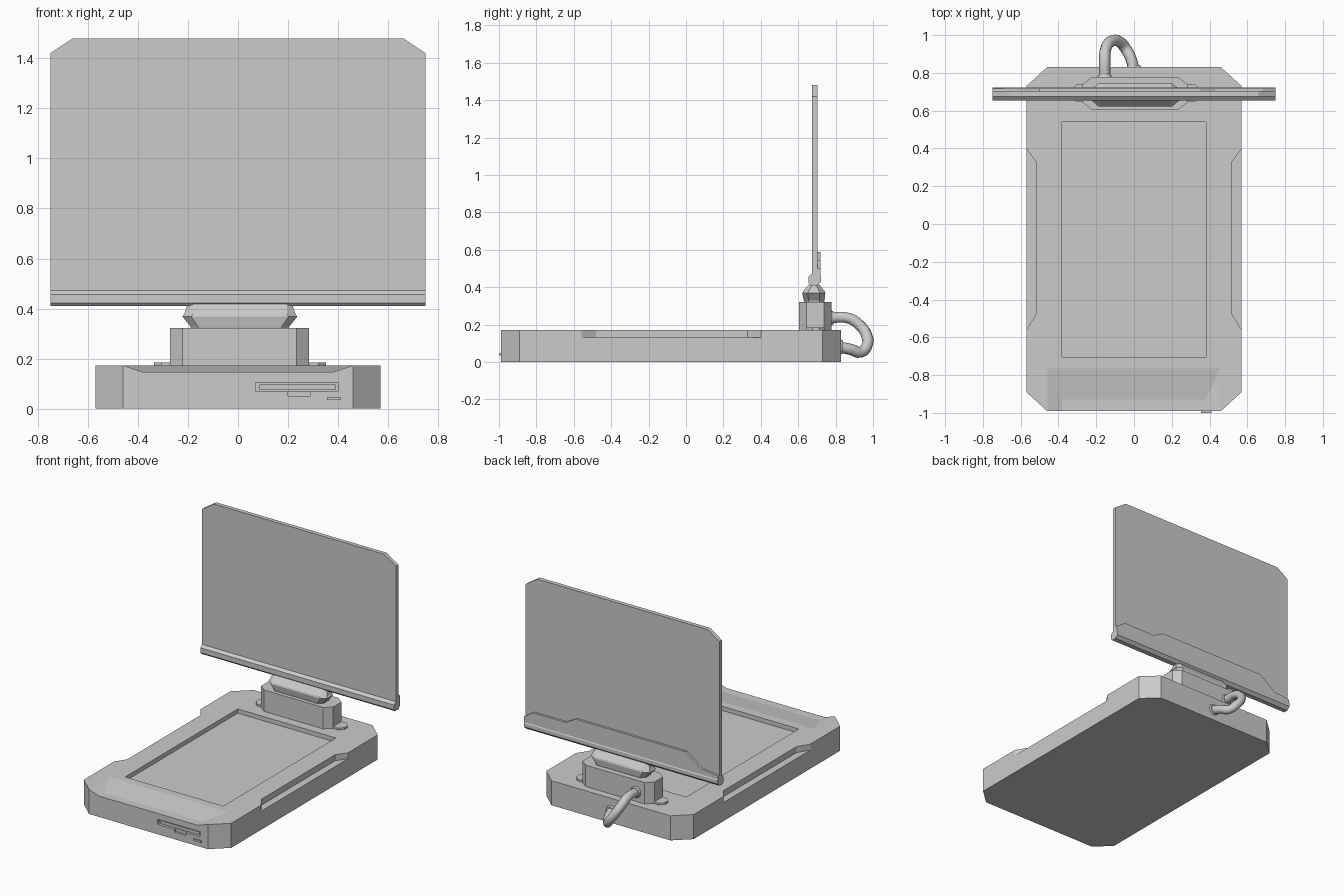
import bpy, bmesh

if "Cube" in bpy.data.objects:
    bpy.data.objects.remove(bpy.data.objects["Cube"])


def loft(name, rings):
    """Closed flat-faced solid through equal-length rings of 3D points."""
    bm = bmesh.new()
    vr = [[bm.verts.new(p) for p in r] for r in rings]
    n = len(vr[0])
    for a, b in zip(vr, vr[1:]):
        for i in range(n):
            j = (i + 1) % n
            bm.faces.new((a[i], a[j], b[j], b[i]))
    bm.faces.new(vr[0])
    bm.faces.new(vr[-1])
    bmesh.ops.recalc_face_normals(bm, faces=bm.faces)
    me = bpy.data.meshes.new(name)
    bm.to_mesh(me)
    bm.free()
    ob = bpy.data.objects.new(name, me)
    bpy.context.collection.objects.link(ob)
    return ob


def prism(name, pts, lo, hi, axis='z'):
    """Extrude a 2D outline along an axis."""
    f = {'z': lambda u, v, w: (u, v, w),
         'y': lambda u, v, w: (u, w, v),
         'x': lambda u, v, w: (w, u, v)}[axis]
    return loft(name, [[f(u, v, w) for u, v in pts] for w in (lo, hi)])


def rect(x0, x1, y0, y1):
    return [(x0, y0), (x1, y0), (x1, y1), (x0, y1)]


def octa(x0, x1, y0, y1, cx, cy):
    """Rectangle with chamfered corners."""
    return [(x0 + cx, y0), (x1 - cx, y0), (x1, y0 + cy), (x1, y1 - cy),
            (x1 - cx, y1), (x0 + cx, y1), (x0, y1 - cy), (x0, y0 + cy)]


def at_z(pts, z):
    return [(x, y, z) for x, y in pts]


def cut(ob, cutter):
    m = ob.modifiers.new("cut", 'BOOLEAN')
    m.operation = 'DIFFERENCE'
    m.solver = 'EXACT'
    m.object = cutter
    bpy.context.view_layer.objects.active = ob
    bpy.ops.object.modifier_apply(modifier=m.name)
    bpy.data.objects.remove(cutter)


# Base slab with chamfered corners
base = prism("base", octa(-0.57, 0.57, -0.99, 0.83, 0.11, 0.10), 0, 0.172)

# Sunken work surface
cut(base, prism("surface_cutter", rect(-0.38, 0.38, -0.705, 0.54), 0.142, 0.3))

# Grip notches along both sides
for s in (-1, 1):
    pts = [(s * 0.62, 0.47), (s * 0.52, 0.33), (s * 0.52, -0.48), (s * 0.62, -0.64)]
    cut(base, prism("grip_cutter", pts, 0.13, 0.3))

# Shallow wrist ramp at the front edge
cut(base, loft("ramp_cutter", [at_z(rect(-0.38, 0.38, -1.2, -0.93), 0.146),
                               at_z(rect(-0.53, 0.53, -1.2, -0.61), 0.196)]))

# Drive slot, finger notch, drive tray and eject button
cut(base, prism("slot_cutter", rect(0.07, 0.40, 0.07, 0.105), -1.1, -0.965, 'y'))
cut(base, prism("finger_cutter", rect(0.20, 0.29, 0.05, 0.08), -1.1, -0.975, 'y'))
prism("drive_tray", rect(0.085, 0.39, 0.075, 0.096), -0.98, -0.95, 'y')
prism("eject_button", rect(0.355, 0.41, 0.034, 0.047), -1.0, -0.98, 'y')

# Stand: foot plate, block and flared neck
prism("stand_foot", octa(-0.335, 0.352, 0.645, 0.74, 0.03, 0.03), 0.16, 0.185)
prism("stand_block", octa(-0.272, 0.284, 0.605, 0.778, 0.05, 0.04), 0.165, 0.322)
loft("stand_neck", [
    at_z(octa(-0.185, 0.20, 0.635, 0.735, 0.03, 0.025), 0.31),
    at_z(octa(-0.19, 0.205, 0.63, 0.74, 0.03, 0.025), 0.328),
    at_z(octa(-0.222, 0.237, 0.622, 0.745, 0.035, 0.03), 0.368),
    at_z(octa(-0.215, 0.23, 0.625, 0.742, 0.035, 0.03), 0.378),
    at_z(octa(-0.20, 0.215, 0.662, 0.708, 0.02, 0.015), 0.42)])

# Display panel with clipped top corners
prism("display_panel", [(-0.75, 0.42), (0.75, 0.42), (0.75, 1.42), (0.66, 1.48),
                        (-0.66, 1.48), (-0.75, 1.42)], 0.674, 0.703, 'y')

# Bevelled lip under the display
prism("display_lip", [(0.70, 0.41), (0.667, 0.41), (0.655, 0.423), (0.655, 0.457),
                      (0.682, 0.48), (0.705, 0.48), (0.722, 0.455), (0.722, 0.43)],
      -0.75, 0.75, 'x')

# Stepped reinforcement on the back of the display
prism("display_back_strip", [(-0.75, 0.43), (0.75, 0.43), (0.75, 0.50), (0.68, 0.545),
                             (0.43, 0.545), (0.35, 0.588), (-0.50, 0.588),
                             (-0.62, 0.50), (-0.75, 0.485)], 0.69, 0.718, 'y')

# Cable looping from the stand block to the base
path = [(-0.155, 0.76, 0.236), (-0.155, 0.87, 0.234), (-0.150, 0.925, 0.20),
        (-0.125, 0.965, 0.145), (-0.08, 0.967, 0.085), (-0.045, 0.93, 0.052),
        (-0.02, 0.885, 0.066), (0.0, 0.82, 0.08)]
cu = bpy.data.curves.new("cable", 'CURVE')
cu.dimensions = '3D'
cu.bevel_depth = 0.03
cu.bevel_resolution = 3
cu.resolution_u = 6
cu.use_fill_caps = True
sp = cu.splines.new('BEZIER')
sp.bezier_points.add(len(path) - 1)
for bp, p in zip(sp.bezier_points, path):
    bp.co = p
    bp.handle_left_type = bp.handle_right_type = 'AUTO'
bpy.context.collection.objects.link(bpy.data.objects.new("cable", cu))

# Collars where the cable enters
for name, loc in (("cable_collar_top", (-0.155, 0.778, 0.236)),
                  ("cable_collar_bottom", (0.0, 0.83, 0.08))):
    bpy.ops.mesh.primitive_cone_add(vertices=16, radius1=0.045, radius2=0.034,
                                    depth=0.02, location=loc,
                                    rotation=(-1.5708, 0, 0))
    bpy.context.object.name = name
    bpy.ops.object.shade_smooth_by_angle()
